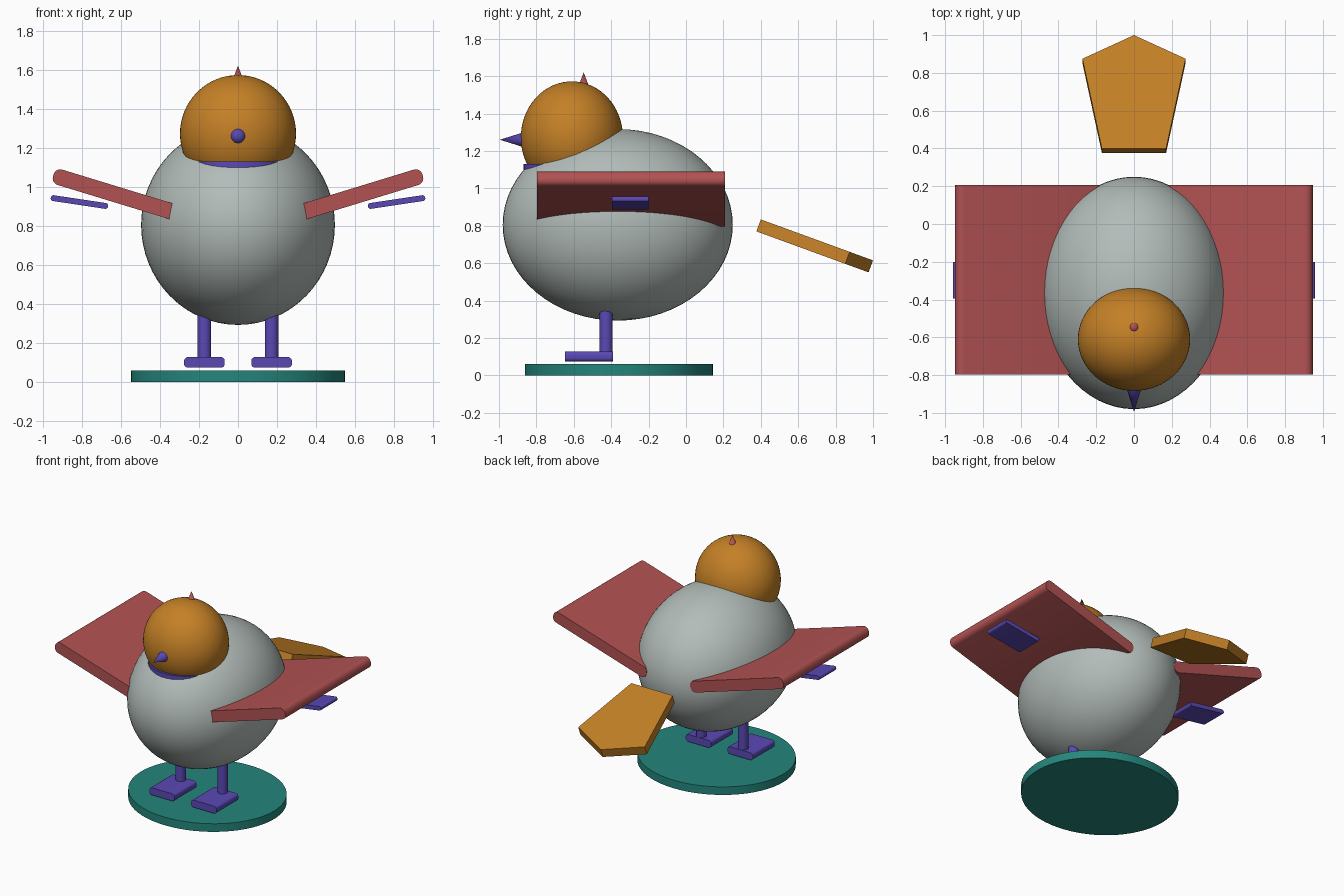
import bpy, bmesh, math
from mathutils import Matrix

if "Cube" in bpy.data.objects:
    bpy.data.objects.remove(bpy.data.objects["Cube"])


def material(name, r, g, b):
    lin = [((c / 255 + 0.055) / 1.055) ** 2.4 for c in (r, g, b)]
    m = bpy.data.materials.new(name)
    m.diffuse_color = (*lin, 1)
    m.use_nodes = True
    m.node_tree.nodes["Principled BSDF"].inputs["Base Color"].default_value = m.diffuse_color
    return m


GREY = material("soft_grey", 178, 188, 185)
ORANGE = material("amber", 196, 128, 38)
RED = material("dusty_red", 178, 82, 82)
PURPLE = material("violet", 90, 72, 180)
TEAL = material("teal", 36, 134, 124)


def finish(bm, name, mat, smooth=True):
    bmesh.ops.recalc_face_normals(bm, faces=bm.faces)
    me = bpy.data.meshes.new(name)
    bm.to_mesh(me)
    bm.free()
    me.materials.append(mat)
    ob = bpy.data.objects.new(name, me)
    bpy.context.collection.objects.link(ob)
    if smooth:
        bpy.ops.object.select_all(action='DESELECT')
        ob.select_set(True)
        bpy.context.view_layer.objects.active = ob
        bpy.ops.object.shade_smooth_by_angle(angle=math.radians(35))
    return ob


def ellipsoid(name, mat, loc, size):
    bm = bmesh.new()
    m = Matrix.Translation(loc) @ Matrix.Diagonal((*size, 1))
    bmesh.ops.create_uvsphere(bm, u_segments=64, v_segments=32, radius=1, matrix=m)
    return finish(bm, name, mat)


def cone(name, mat, loc, r1, r2, depth, rot_x=0, scale=(1, 1, 1), segments=32):
    bm = bmesh.new()
    m = (Matrix.Translation(loc) @ Matrix.Rotation(rot_x, 4, 'X')
         @ Matrix.Diagonal((*scale, 1)))
    bmesh.ops.create_cone(bm, cap_ends=True, segments=segments, radius1=r1,
                          radius2=r2, depth=depth, matrix=m)
    return finish(bm, name, mat)


def rounded_bar(name, mat, loc, width, thick, length, radius, tilt=0):
    """Rounded rectangle in x-z, extruded along y, tilted about y (degrees)."""
    bm = bmesh.new()
    verts = []
    hw, ht = width / 2 - radius, thick / 2 - radius
    for q, (sx, sz) in enumerate(((1, 1), (-1, 1), (-1, -1), (1, -1))):
        for i in range(7):
            a = math.radians(q * 90 + i * 15)
            verts.append(bm.verts.new((sx * hw + radius * math.cos(a), -length / 2,
                                       sz * ht + radius * math.sin(a))))
    extrude(bm, bm.faces.new(verts), (0, length, 0))
    bm.transform(Matrix.Translation(loc) @ Matrix.Rotation(math.radians(-tilt), 4, 'Y'))
    return finish(bm, name, mat)


def extrude(bm, face, vec):
    geo = bmesh.ops.extrude_face_region(bm, geom=[face], use_keep_orig=True)["geom"]
    bmesh.ops.translate(bm, vec=vec,
                        verts=[v for v in geo if isinstance(v, bmesh.types.BMVert)])


# Body, head and collar
ellipsoid("body", GREY, (0, -0.365, 0.805), (0.496, 0.615, 0.512))
ellipsoid("head", ORANGE, (0, -0.61, 1.272), (0.297, 0.273, 0.30))
cone("collar", PURPLE, (0, -0.61, 1.11), 0.258, 0.258, 0.04, segments=64)

# Beak and crest
cone("beak", PURPLE, (0, -0.92, 1.26), 0.047, 0, 0.15, rot_x=math.pi / 2)
cone("crest", RED, (0, -0.547, 1.58), 0.03, 0, 0.08)

# Wings, underwing plates, legs and feet
for side, s in (("left", -1), ("right", 1)):
    rounded_bar(side + "_wing", RED, (s * 0.563, -0.295, 0.942),
                0.80, 0.082, 1.005, 0.036, s * 17)
    rounded_bar(side + "_wing_plate", PURPLE, (s * 0.812, -0.298, 0.922),
                0.296, 0.03, 0.195, 0.013, s * 8.5)
    cone(side + "_leg", PURPLE, (s * 0.172, -0.427, 0.25), 0.035, 0.035, 0.30)
    rounded_bar(side + "_foot", PURPLE, (s * 0.172, -0.519, 0.101),
                0.208, 0.054, 0.256, 0.02)

# Fan tail: flat pentagon sloping down to the back
bm = bmesh.new()
outline = ((-0.17, 0.40), (0.17, 0.40), (0.273, 0.875), (0, 1.0), (-0.273, 0.875))
face = bm.faces.new([bm.verts.new((x, y, 0.834 - 0.365 * (y - 0.40)))
                     for x, y in outline])
extrude(bm, face, (0, -0.024, -0.064))
finish(bm, "tail", ORANGE, smooth=False)

# Oval base
cone("base", TEAL, (0, -0.359, 0.03), 1, 1, 0.06, scale=(0.548, 0.503, 1), segments=64)
